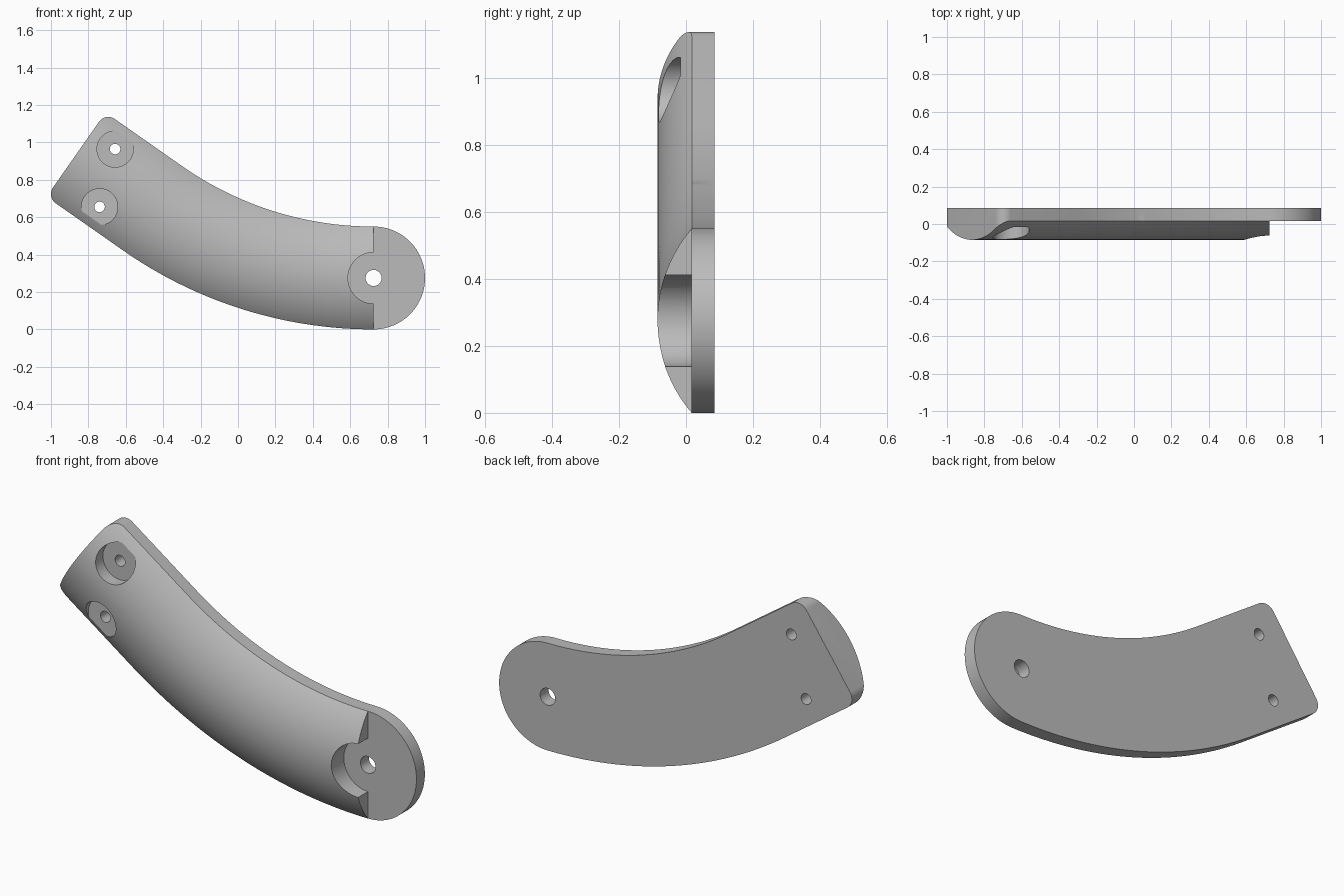
import bpy, bmesh
from math import sin, cos, pi, radians, sqrt

if "Cube" in bpy.data.objects:
    bpy.data.objects.remove(bpy.data.objects["Cube"])

# Main dimensions
PX, PZ = 0.725, 0.275            # pivot centre
HALF = 0.275                     # half width of the arm
BEND, ANGLE = 2.06, radians(35)  # centreline radius and sweep
STRAIGHT, CORNER = 0.5, 0.06     # straight tail and its corner radius
BACK, LEDGE, CROWN = 0.085, 0.017, -0.085
STEPS = 48


def arm_point(angle, offset, along=0.0):
    """Point on the arm: bend angle, sideways offset, distance along tangent."""
    x = PX - BEND * sin(angle) + offset * sin(angle) + along * cos(angle)
    z = PZ + BEND * (1 - cos(angle)) + offset * cos(angle) - along * sin(angle)
    return x, z


def make_object(name, bm):
    bmesh.ops.recalc_face_normals(bm, faces=bm.faces)
    mesh = bpy.data.meshes.new(name)
    bm.to_mesh(mesh)
    bm.free()
    obj = bpy.data.objects.new(name, mesh)
    bpy.context.collection.objects.link(obj)
    return obj


def loft(name, rings):
    """Closed solid from a list of equal-length rings."""
    bm = bmesh.new()
    loops = [[bm.verts.new(p) for p in ring] for ring in rings]
    for a, b in zip(loops, loops[1:]):
        for i in range(len(a)):
            j = (i + 1) % len(a)
            bm.faces.new((a[i], a[j], b[j], b[i]))
    bm.faces.new(loops[0])
    bm.faces.new(loops[-1])
    return make_object(name, bm)


def prism(name, outline, y0, y1):
    return loft(name, [[(x, y, z) for x, z in outline] for y in (y0, y1)])


def disc(x, z, radius, count=64):
    return [(x + radius * cos(2 * pi * i / count),
             z + radius * sin(2 * pi * i / count)) for i in range(count)]


# Arm outline: round pivot end, curved edges, square tail with soft corners
bends = [ANGLE * i / STEPS for i in range(STEPS + 1)]
outline = [(PX + HALF * sin(pi * i / STEPS), PZ - HALF * cos(pi * i / STEPS))
           for i in range(STEPS + 1)]
outline += [arm_point(a, HALF) for a in bends[1:]]
for side in (1, -1):
    turns = [pi / 2 * i / 10 for i in range(11)]
    for t in turns if side == 1 else reversed(turns):
        outline.append(arm_point(ANGLE, side * (HALF - CORNER + CORNER * cos(t)),
                                 -STRAIGHT + CORNER - CORNER * sin(t)))
outline += [arm_point(a, -HALF) for a in reversed(bends[1:])]
arm = prism("curved_arm", outline, -0.12, BACK)

# Domed front: sweep the space above the arc section along the arm
sag = LEDGE - CROWN
dome_radius = (HALF ** 2 + sag ** 2) / (2 * sag)
wide = HALF + 0.04
section = []
for i in range(41):
    n = -wide + 2 * wide * i / 40
    section.append((n, CROWN + dome_radius - sqrt(dome_radius ** 2 - n ** 2)))
section += [(wide, -0.3), (-wide, -0.3)]
stations = [(0, 0.5)] + [(a, 0) for a in bends] + [(ANGLE, -STRAIGHT - 0.2)]
rings = []
for angle, along in stations:
    ring = []
    for n, y in section:
        x, z = arm_point(angle, n, along)
        ring.append((x, y, z))
    rings.append(ring)
cutters = [loft("dome_cutter", rings)]

# Flat pivot ledge, screw pockets and through holes
cutters.append(prism("ledge_cutter",
                     [(PX, -0.2), (1.2, -0.2), (1.2, 0.8), (PX, 0.8)], -0.4, LEDGE))
for label, x, z, pocket, hole, floor in (
        ("pivot", PX, PZ, 0.137, 0.043, LEDGE),
        ("upper_screw", -0.657, 0.964, 0.097, 0.028, -0.017),
        ("lower_screw", -0.74, 0.655, 0.097, 0.028, -0.017)):
    cutters.append(prism(label + "_pocket_cutter", disc(x, z, pocket), -0.45, floor))
    cutters.append(prism(label + "_hole_cutter", disc(x, z, hole, 32), -0.5, 0.2))

bpy.ops.object.select_all(action="DESELECT")
arm.select_set(True)
bpy.context.view_layer.objects.active = arm
for cutter in cutters:
    cutter.hide_render = True
    mod = arm.modifiers.new(cutter.name, "BOOLEAN")
    mod.operation = "DIFFERENCE"
    mod.solver = "EXACT"
    mod.object = cutter
    bpy.ops.object.modifier_apply(modifier=mod.name)
    bpy.data.objects.remove(cutter)

# Plain grey finish
grey = bpy.data.materials.new("plain grey")
grey.use_nodes = True
colour = (0.5, 0.5, 0.5, 1)
grey.diffuse_color = colour
grey.node_tree.nodes["Principled BSDF"].inputs["Base Color"].default_value = colour
arm.data.materials.clear()
arm.data.materials.append(grey)
bpy.ops.object.shade_smooth_by_angle(angle=radians(25))
